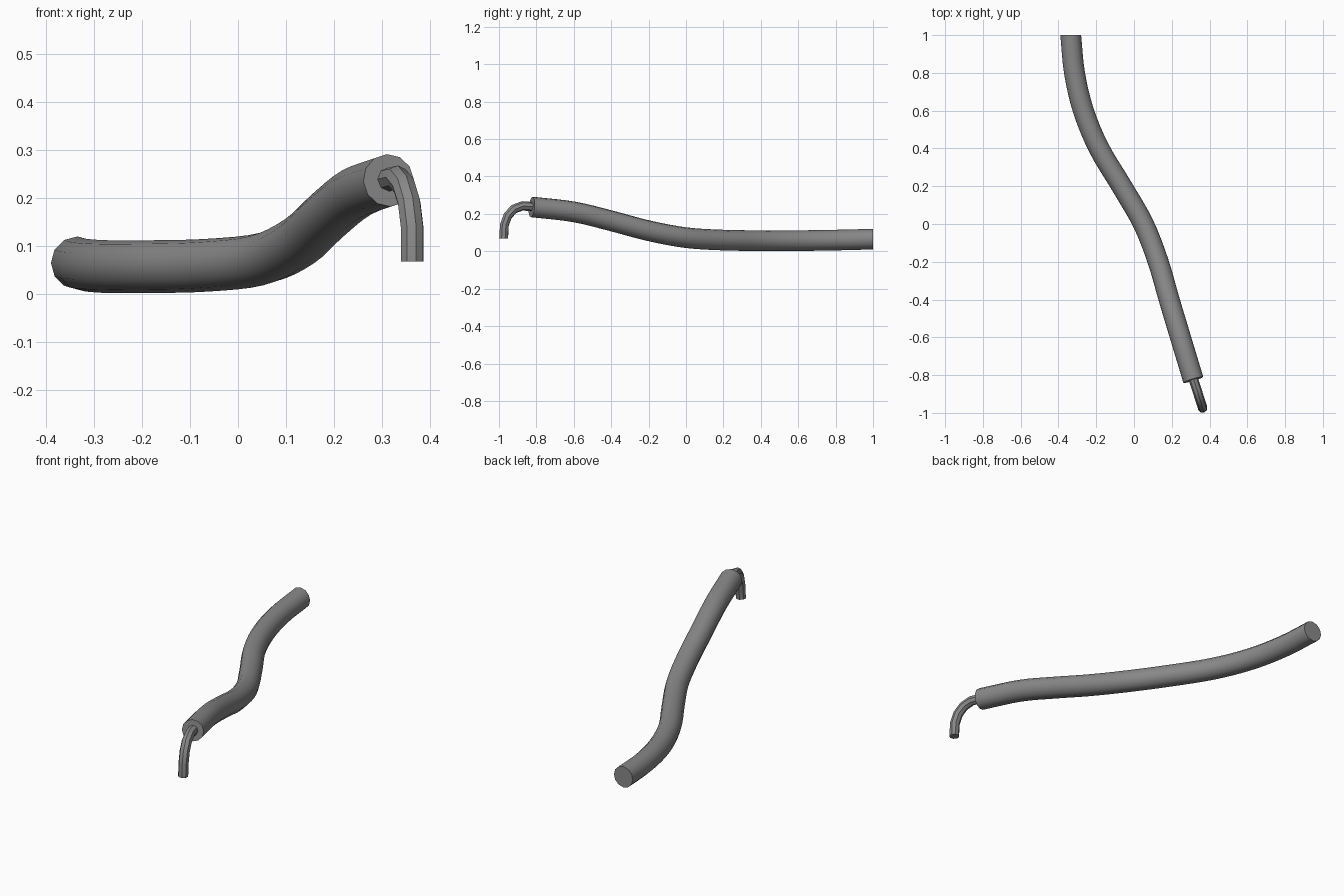
import bpy, bmesh, math
from mathutils import Vector
from mathutils.geometry import interpolate_bezier

if "Cube" in bpy.data.objects:
    bpy.data.objects.remove(bpy.data.objects["Cube"])

grey = bpy.data.materials.new("mid_grey")
grey.diffuse_color = (0.25, 0.25, 0.25, 1)
grey.use_nodes = True
grey.node_tree.nodes["Principled BSDF"].inputs["Base Color"].default_value = grey.diffuse_color


def smooth_path(points, steps):
    """Resample control points with a smooth spline passing through them."""
    p = [Vector(q) for q in points]
    p = [2 * p[0] - p[1]] + p + [2 * p[-1] - p[-2]]
    path = []
    for a, b, c, d in zip(p, p[1:], p[2:], p[3:]):
        path += interpolate_bezier(b, b + (c - a) / 6, c - (d - b) / 6, c, steps + 1)[:-1]
    return path + [p[-2]]


def tube(name, path, radius, sides, angle, start=None, end=None):
    """Sweep a capped round section along a path."""
    bm = bmesh.new()
    rings, side = [], Vector((1, 0, 0))
    for i, p in enumerate(path):
        t = (path[min(i + 1, len(path) - 1)] - path[max(i - 1, 0)]).normalized()
        if i == 0 and start:
            t = Vector(start).normalized()
        if i == len(path) - 1 and end:
            t = Vector(end).normalized()
        side = (side - t * side.dot(t)).normalized()
        up = t.cross(side)
        rings.append([bm.verts.new(p + radius * (math.cos(a) * side + math.sin(a) * up))
                      for a in (2 * math.pi * k / sides for k in range(sides))])
    for r, s in zip(rings, rings[1:]):
        for k in range(sides):
            n = (k + 1) % sides
            bm.faces.new((r[k], r[n], s[n], s[k]))
    bm.faces.new(rings[0])
    bm.faces.new(rings[-1])
    bmesh.ops.recalc_face_normals(bm, faces=bm.faces)
    mesh = bpy.data.meshes.new(name)
    bm.to_mesh(mesh)
    bm.free()
    mesh.materials.append(grey)
    obj = bpy.data.objects.new(name, mesh)
    bpy.context.collection.objects.link(obj)
    bpy.ops.object.select_all(action='DESELECT')
    obj.select_set(True)
    bpy.context.view_layer.objects.active = obj
    bpy.ops.object.shade_smooth_by_angle(angle=math.radians(angle))
    return obj


# Thick flexible hose, from the back end to the raised front end
hose_points = [(-0.335, 1.0, 0.065), (-0.315, 0.8, 0.060), (-0.268, 0.6, 0.057),
               (-0.185, 0.4, 0.057), (-0.065, 0.2, 0.060), (0.05, 0.0, 0.073),
               (0.128, -0.2, 0.110), (0.186, -0.4, 0.163), (0.246, -0.6, 0.211),
               (0.314, -0.825, 0.237)]
tube("hose", smooth_path(hose_points, 4), 0.055, 12, 40, start=(0, -1, 0))

# Thin spout bending down to the outlet
spout_points = [(0.307, -0.80, 0.237), (0.332, -0.875, 0.243), (0.346, -0.92, 0.226),
                (0.357, -0.953, 0.190), (0.363, -0.971, 0.140), (0.363, -0.975, 0.068)]
tube("spout", [Vector(p) for p in spout_points], 0.025, 8, 30, end=(0, 0, -1))
